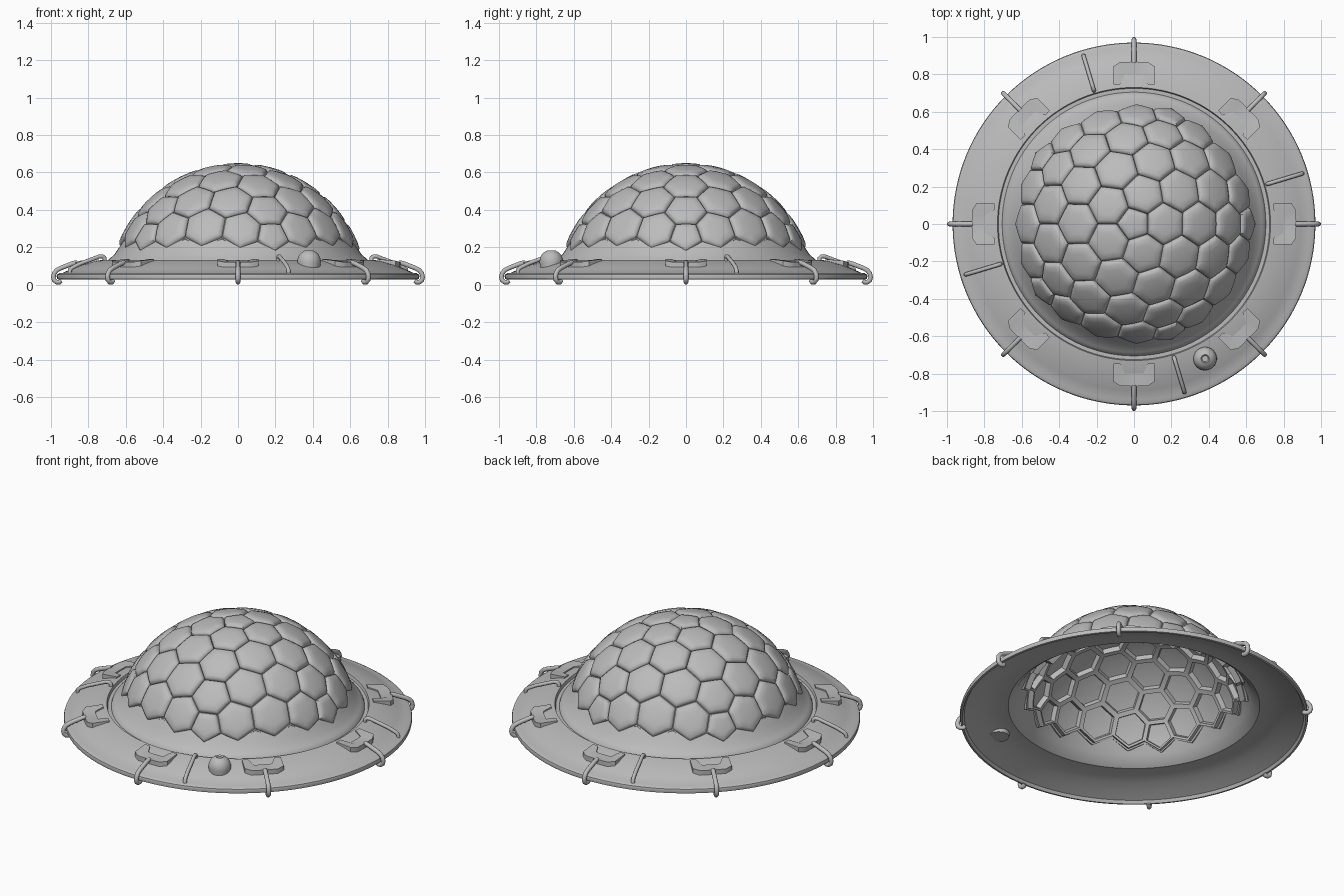
import bpy, bmesh, math
from mathutils import Vector, Matrix

cube = bpy.data.objects.get("Cube")
if cube:
    bpy.data.objects.remove(cube)

grey = bpy.data.materials.new("plain_grey")
grey.use_nodes = True
grey.diffuse_color = (0.5, 0.5, 0.5, 1)
grey.node_tree.nodes["Principled BSDF"].inputs["Base Color"].default_value = (0.5, 0.5, 0.5, 1)


def finish(obj, angle=35):
    obj.data.materials.append(grey)
    bpy.ops.object.select_all(action='DESELECT')
    obj.select_set(True)
    bpy.context.view_layer.objects.active = obj
    bpy.ops.object.shade_smooth_by_angle(angle=math.radians(angle))
    return obj


def from_bmesh(name, bm, angle=35):
    bmesh.ops.recalc_face_normals(bm, faces=bm.faces)
    mesh = bpy.data.meshes.new(name)
    bm.to_mesh(mesh)
    bm.free()
    obj = bpy.data.objects.new(name, mesh)
    bpy.context.collection.objects.link(obj)
    return finish(obj, angle)


def loft(bm, rings):
    """Skin closed rings of points, capping a ring that is a single point."""
    rows = [[bm.verts.new(p) for p in ring] for ring in rings]
    for a, b in zip(rows, rows[1:]):
        n = max(len(a), len(b))
        for i in range(n):
            j = (i + 1) % n
            quad = [a[i % len(a)], a[j % len(a)], b[j % len(b)], b[i % len(b)]]
            bm.faces.new(list(dict.fromkeys(quad)))


def circle(r, z, n):
    if r == 0:
        return [(0, 0, z)]
    return [(r * math.cos(math.tau * i / n), r * math.sin(math.tau * i / n), z) for i in range(n)]


def lathe(name, profile, n=128, closed=False, angle=35):
    bm = bmesh.new()
    loft(bm, [circle(r, z, n) for r, z in profile + profile[:1] * closed])
    bmesh.ops.remove_doubles(bm, verts=bm.verts, dist=1e-5)
    return from_bmesh(name, bm, angle)


# Brim with a rolled lip, groove and skirt under the dome
lathe("brim", [
    (0.60, 0.25), (0.635, 0.20), (0.66, 0.163), (0.685, 0.14), (0.70, 0.128),
    (0.705, 0.115), (0.725, 0.115), (0.73, 0.132), (0.77, 0.125), (0.83, 0.108),
    (0.89, 0.085), (0.94, 0.062), (0.955, 0.062), (0.967, 0.055), (0.97, 0.045),
    (0.967, 0.03), (0.955, 0.028), (0.945, 0.045), (0.89, 0.07), (0.83, 0.092),
    (0.77, 0.108), (0.70, 0.108), (0.67, 0.13), (0.645, 0.163), (0.62, 0.20),
    (0.59, 0.245)], closed=True)

# Dome panels: cushions outside, ribbed cells inside, one per sphere point
CENTRE = Vector((0, 0, -0.044))
CUSHION = [(0, 0.694), (0.5, 0.694), (0.8, 0.692), (0.92, 0.685), (0.98, 0.675), (1, 0.664),
           (1, 0.622), (0.86, 0.622), (0.8, 0.652), (0, 0.655)]
FLANGE = [(0.9, 0.668), (1.06, 0.672), (1.1, 0.668), (1.1, 0.656), (0.9, 0.65)]


def panel_rings(centre, corners, profile, steps=4):
    outline = []
    for a, b in zip(corners, corners[1:] + corners[:1]):
        outline += [a.lerp(b, k / steps) for k in range(steps)]
    rings = []
    for scale, radius in profile:
        points = outline if scale else outline[:1]
        rings.append([CENTRE + centre.lerp(p, scale).normalized() * radius for p in points])
    return rings


sphere = bmesh.new()
bmesh.ops.create_icosphere(sphere, subdivisions=3, radius=1)
panels, edging = bmesh.new(), bmesh.new()
for v in sphere.verts:
    if v.co.z < 0.41:
        continue
    c = v.co.normalized()
    side = c.orthogonal().normalized()
    up = c.cross(side)
    corners = [f.calc_center_median().normalized() for f in v.link_faces]
    corners.sort(key=lambda p: math.atan2(p.dot(up), p.dot(side)))
    loft(panels, panel_rings(c, corners, CUSHION))
    if c.z < 0.56:
        loft(edging, panel_rings(c, corners, FLANGE))
sphere.free()
from_bmesh("dome_panels", panels, 40)
from_bmesh("scalloped_edging", edging)


def brim_top(r):
    return 0.132 - 0.07 * max(0, (r - 0.73) / 0.21) ** 1.3


def rod(name, path, turn, radius):
    """A round bar through (radius, height) points, turned about the middle."""
    curve = bpy.data.curves.new(name, 'CURVE')
    curve.dimensions = '3D'
    curve.bevel_depth = radius
    curve.bevel_resolution = 3
    curve.use_fill_caps = True
    spline = curve.splines.new('POLY')
    spline.points.add(len(path) - 1)
    for point, (r, z) in zip(spline.points, path):
        point.co = (r * math.cos(turn), r * math.sin(turn), z, 1)
    obj = bpy.data.objects.new(name, curve)
    bpy.context.collection.objects.link(obj)
    bpy.ops.object.select_all(action='DESELECT')
    obj.select_set(True)
    bpy.context.view_layer.objects.active = obj
    bpy.ops.object.convert(target='MESH')
    return finish(bpy.context.view_layer.objects.active, 50)


def plate(name, turn):
    """A thin tab on the brim, notched on its inner side."""
    bm = bmesh.new()
    half = [(0.11, 0.755), (0.075, 0.75), (0.05, 0.80), (0, 0.80)]
    columns = [(-y, r) for y, r in half] + [(y, r) for y, r in half[-2::-1]]
    rings = []
    for y, inner in columns:
        outer = 0.868 if abs(y) < 0.1 else 0.85
        ring = []
        for r, lift in ((inner, -0.006), (inner, 0.009), (outer, 0.03), (outer, -0.006)):
            ring.append((math.sqrt(r * r - y * y), y, brim_top(r) + lift))
        rings.append(ring)
    loft(bm, rings)
    bmesh.ops.holes_fill(bm, edges=bm.edges)
    bmesh.ops.rotate(bm, verts=bm.verts, matrix=Matrix.Rotation(turn, 3, 'Z'))
    return from_bmesh(name, bm)


# Eight plates with clips hooked round the lip
CLIP = [(0.86, 0.118), (0.88, 0.115), (0.945, 0.09), (0.97, 0.077), (0.983, 0.06),
        (0.987, 0.04), (0.983, 0.024), (0.97, 0.014), (0.955, 0.0135), (0.945, 0.022)]
for i in range(8):
    turn = math.tau * i / 8
    rod(f"clip_{i + 1}", CLIP, turn, 0.013)
    plate(f"clip_plate_{i + 1}", turn)

# Four slim handles lying on the brim
HANDLE = [(0.745, 0.12), (0.745, 0.142), (0.755, 0.151), (0.775, 0.151), (0.88, 0.113),
          (0.925, 0.091), (0.938, 0.08), (0.94, 0.055)]
for i in range(4):
    rod(f"handle_{i + 1}", HANDLE, math.radians(16.7 + 90 * i), 0.011)

# Round knob with a dimpled button on top
knob = lathe("knob", [
    (0, 0.085), (0.058, 0.085), (0.063, 0.12), (0.061, 0.14), (0.052, 0.16), (0.038, 0.174),
    (0.026, 0.18), (0.022, 0.183), (0.018, 0.18), (0.016, 0.174), (0, 0.174)], n=32)
knob.location = (0.38, -0.72, 0)
